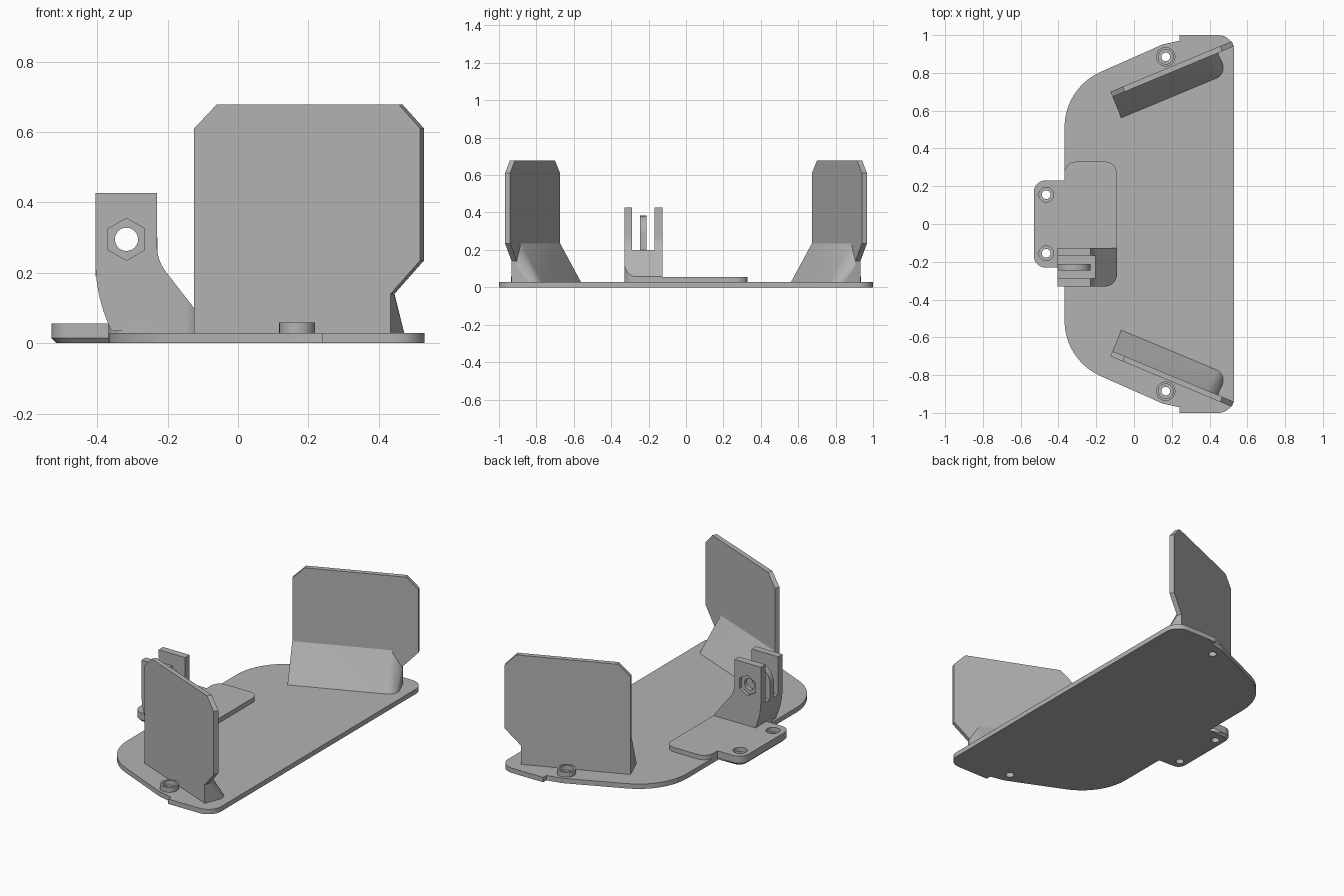
import bpy, bmesh, math
from mathutils import Vector

if "Cube" in bpy.data.objects:
    bpy.data.objects.remove(bpy.data.objects["Cube"])

grey = bpy.data.materials.new("plain grey")
grey.diffuse_color = (0.45, 0.45, 0.45, 1)
grey.use_nodes = True
grey.node_tree.nodes["Principled BSDF"].inputs["Base Color"].default_value = grey.diffuse_color


def make(name, bm):
    bmesh.ops.recalc_face_normals(bm, faces=bm.faces)
    me = bpy.data.meshes.new(name)
    bm.to_mesh(me)
    bm.free()
    ob = bpy.data.objects.new(name, me)
    bpy.context.collection.objects.link(ob)
    me.materials.append(grey)
    return ob


def rounded(corners, n=10):
    """Polygon from (x, y, radius) corners with rounded vertices."""
    out = []
    for i, (x, y, r) in enumerate(corners):
        p = Vector((x, y))
        if r == 0:
            out.append((x, y))
            continue
        a = (Vector(corners[i - 1][:2]) - p).normalized()
        b = (Vector(corners[(i + 1) % len(corners)][:2]) - p).normalized()
        half = a.angle(b) / 2
        c = p + (a + b).normalized() * (r / math.sin(half))
        s = p + a * (r / math.tan(half)) - c
        e = p + b * (r / math.tan(half)) - c
        sweep = s.angle(e)
        for k in range(n + 1):
            t = k / n
            v = (s * math.sin((1 - t) * sweep) + e * math.sin(t * sweep)) / math.sin(sweep)
            out.append(tuple(c + v))
    return out


def prism(name, pts, lo, hi, to3d=lambda a, b, h: (a, b, h), chamfer=0):
    bm = bmesh.new()
    bot = [bm.verts.new(to3d(a, b, lo + chamfer)) for a, b in pts]
    top = [bm.verts.new(to3d(a, b, hi)) for a, b in pts]
    n = len(pts)
    f = bm.faces.new(bot)
    bm.faces.new(top)
    for i in range(n):
        j = (i + 1) % n
        bm.faces.new((bot[i], bot[j], top[j], top[i]))
    bmesh.ops.recalc_face_normals(bm, faces=bm.faces)
    if chamfer:
        bmesh.ops.inset_region(bm, faces=[f], thickness=chamfer)
        for v in f.verts:
            v.co.z = lo
    return make(name, bm)


def circle(x, y, r, n=32, turn=0):
    return [(x + r * math.cos(turn + math.tau * i / n),
             y + r * math.sin(turn + math.tau * i / n)) for i in range(n)]


def boolean(ob, other, op):
    m = ob.modifiers.new(op, 'BOOLEAN')
    m.object, m.operation, m.solver = other, op, 'EXACT'
    bpy.context.view_layer.objects.active = ob
    bpy.ops.object.modifier_apply(modifier=m.name)
    bpy.data.objects.remove(other)


def xz(a, b, h):
    return (a, h, b)


# Base plate outline, mirrored front to back
half = [(-0.368, 0.72, 0.32), (0.15, 0.95, 0.1), (0.24, 0.97, 0), (0.24, 1.0, 0), (0.53, 1.0, 0.085)]
base = prism("base_plate", rounded(half + [(x, -y, r) for x, y, r in reversed(half)]), 0, 0.029)

# Mounting tab with chamfered underside
tab_half = [(-0.53, 0.23, 0.06), (-0.368, 0.23, 0), (-0.368, 0.33, 0.06), (-0.092, 0.33, 0.06)]
tab = prism("mounting_tab", rounded(tab_half + [(x, -y, r) for x, y, r in reversed(tab_half)]),
            0, 0.056, chamfer=0.014)
boolean(base, tab, 'UNION')

# Screw bosses, then holes with counterbores
for s in (-1, 1):
    boolean(base, prism("boss", circle(0.168, 0.885 * s, 0.051), 0.01, 0.058), 'UNION')
for s in (-1, 1):
    for x, y in ((0.168, 0.885), (-0.465, 0.155)):
        boolean(base, prism("cut", circle(x, y * s, 0.023), -0.1, 0.2), 'DIFFERENCE')
        boolean(base, prism("cut", circle(x, y * s, 0.039), 0.03, 0.2), 'DIFFERENCE')

# Hinge bracket: side profile, rounded foot, slots, bolt hole and nut recesses
prof = rounded([(-0.405, 0.427, 0), (-0.405, 0.14, 0.45), (-0.36, 0.035, 0), (-0.075, 0.035, 0),
                (-0.23, 0.235, 0.12), (-0.23, 0.427, 0)])
bracket = prism("hinge_bracket", prof, -0.331, -0.125, xz)
foot = rounded([(-0.6, -0.33, 0), (-0.092, -0.33, 0.062), (-0.092, -0.126, 0), (-0.6, -0.126, 0)])
boolean(bracket, prism("cut", foot, -0.1, 0.6), 'INTERSECT')
slot = [(-0.6, 0.2), (0, 0.2), (0, 0.6), (-0.6, 0.6)]
boolean(bracket, prism("cut", slot, -0.289, -0.168, xz), 'DIFFERENCE')
cx, cz = -0.317, 0.295
tongue = circle(cx, cz, 0.088)[:17]
boolean(bracket, prism("tongue", tongue + [(cx - 0.088, 0.19), (cx + 0.088, 0.19)], -0.247, -0.212, xz), 'UNION')
boolean(bracket, prism("cut", circle(cx, cz, 0.033), -0.5, 0, xz), 'DIFFERENCE')
hexagon = circle(cx, cz, 0.06, 6, math.pi / 6)
for lo, hi in ((-0.4, -0.312), (-0.144, -0.05)):
    boolean(bracket, prism("cut", hexagon, lo, hi, xz), 'DIFFERENCE')

# Angled side walls, each with a flared foot
A = math.radians(22.6)
wall_prof = [(0, 0.02), (0, 0.61), (0.07, 0.678), (0.63, 0.678), (0.696, 0.61),
             (0.696, 0.235), (0.605, 0.14), (0.605, 0.02)]
foot_arc = rounded([(0, 0, 0), (0.605, 0, 0), (0.605, 0.15, 0.06), (0, 0.15, 0)])
parts = [base, bracket]
for s, side in ((-1, "front"), (1, "back")):
    def place(u, z, n):
        return (-0.125 + u * math.cos(A) + n * math.sin(A),
                s * (0.7 + u * math.sin(A) - n * math.cos(A)), z)
    wall = prism(side + "_wall", wall_prof, 0, 0.029, place)
    bm = bmesh.new()
    pts = [(u, 0.028, n) for u, n in foot_arc]
    pts += [(0, 0.235, 0.029), (0.545, 0.235, 0.029), (0.605, 0.14, 0.029),
            (0, 0.235, 0.002), (0.545, 0.235, 0.002), (0.605, 0.14, 0.002)]
    for u, z, n in pts:
        bm.verts.new(place(u, z, max(n, 0.002)))
    bmesh.ops.convex_hull(bm, input=bm.verts)
    flare = make("flare", bm)
    boolean(wall, flare, 'UNION')
    parts.append(wall)

# Smooth curves, sharp edges
for ob in parts:
    bpy.ops.object.select_all(action='DESELECT')
    ob.select_set(True)
    bpy.context.view_layer.objects.active = ob
    bpy.ops.object.shade_smooth_by_angle(angle=math.radians(25))
